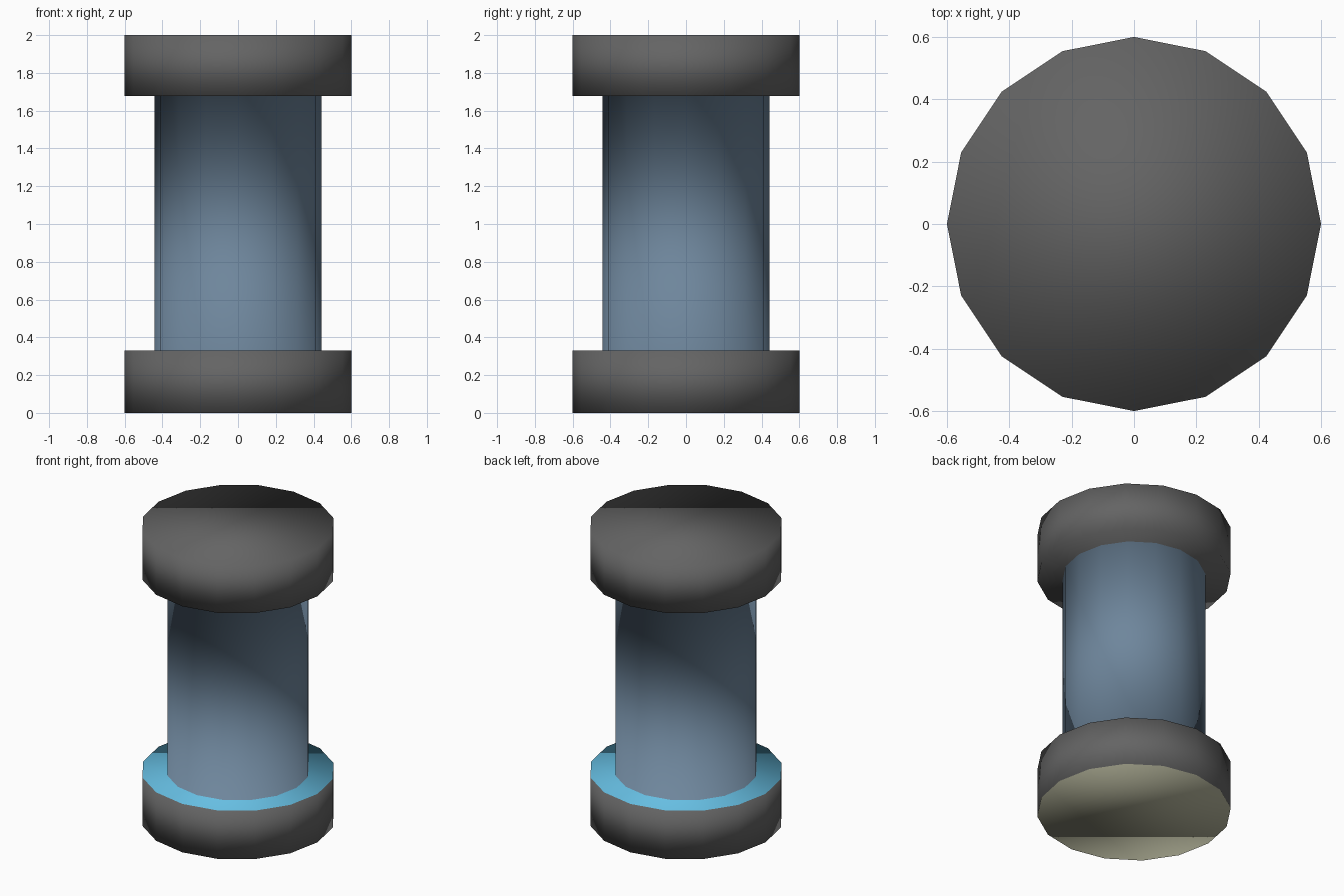
import bpy, bmesh, math

if "Cube" in bpy.data.objects:
    bpy.data.objects.remove(bpy.data.objects["Cube"])

SIDES = 16


def material(name, rgb):
    m = bpy.data.materials.new(name)
    m.diffuse_color = (*rgb, 1)
    m.use_nodes = True
    m.node_tree.nodes["Principled BSDF"].inputs["Base Color"].default_value = m.diffuse_color
    return m


mats = [material("dark_grey", (0.127, 0.127, 0.127)),
        material("slate_blue", (0.156, 0.238, 0.332)),
        material("sky_blue", (0.133, 0.515, 0.76)),
        material("beige", (0.42, 0.42, 0.30))]

# Lathed outline (radius, height) and the colour of each band above a point
profile = [(0.60, 0.0), (0.60, 0.33), (0.443, 0.33),
           (0.443, 1.677), (0.60, 1.677), (0.60, 2.0)]
bands = [0, 2, 1, 0, 0]

bm = bmesh.new()
rings = [[bm.verts.new((r * math.cos(math.tau * i / SIDES),
                        r * math.sin(math.tau * i / SIDES), z))
          for i in range(SIDES)] for r, z in profile]

# Flanges, middle tube and shoulders
for k, colour in enumerate(bands):
    low, high = rings[k], rings[k + 1]
    for i in range(SIDES):
        j = (i + 1) % SIDES
        bm.faces.new((low[i], low[j], high[j], high[i])).material_index = colour

# Flat ends
bm.faces.new(rings[0][::-1]).material_index = 3
bm.faces.new(rings[-1]).material_index = 0

# One welded surface, smooth over every edge
for f in bm.faces:
    f.smooth = True

mesh = bpy.data.meshes.new("spool")
bm.to_mesh(mesh)
bm.free()
for m in mats:
    mesh.materials.append(m)
spool = bpy.data.objects.new("spool", mesh)
bpy.context.collection.objects.link(spool)
